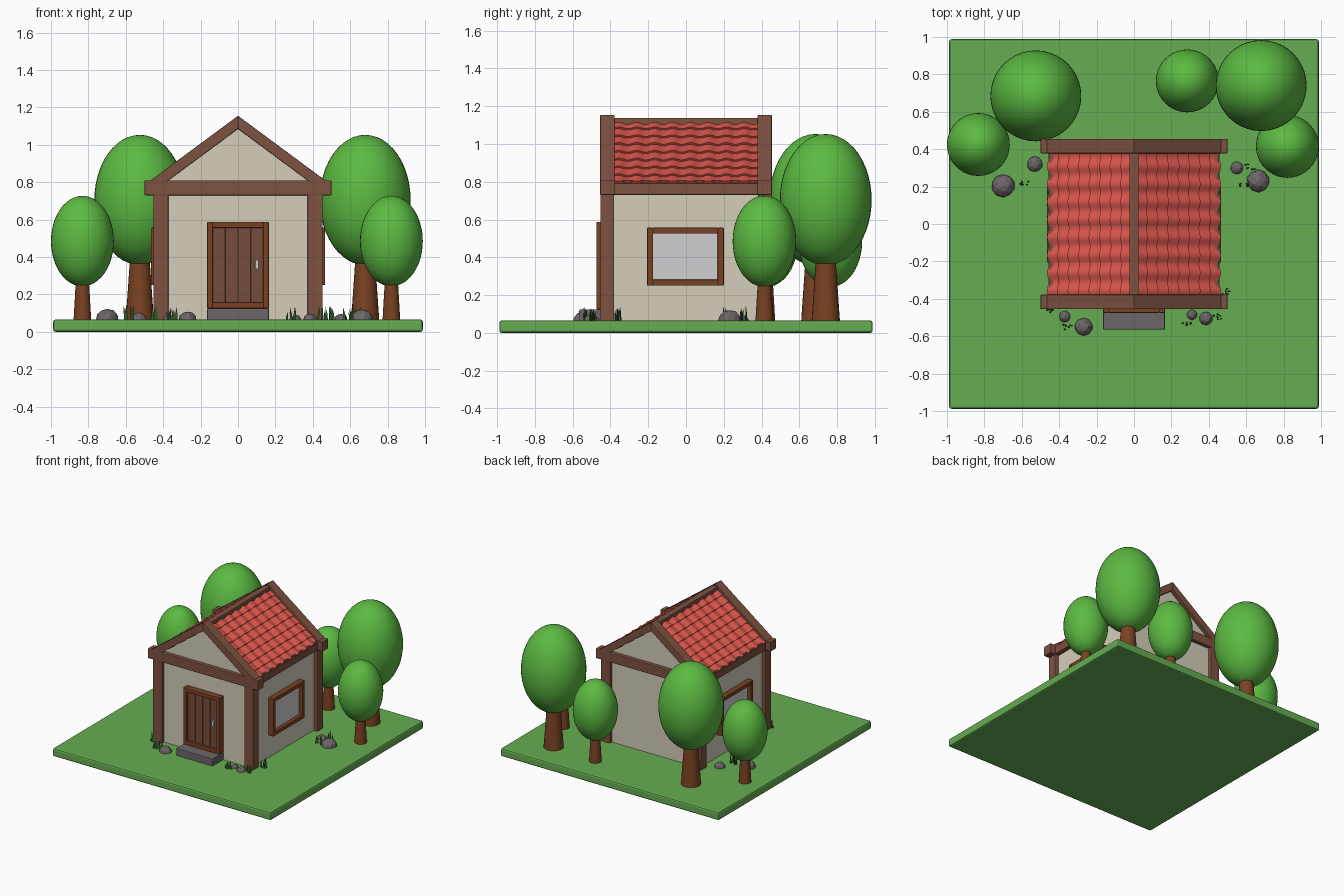
import bpy, bmesh, math, random
from mathutils import Vector

if "Cube" in bpy.data.objects:
    bpy.data.objects.remove(bpy.data.objects["Cube"])

random.seed(4)

def mat(name, r, g, b):
    m = bpy.data.materials.new(name)
    lin = [((c / 255 + 0.055) / 1.055) ** 2.4 for c in (r, g, b)]
    m.diffuse_color = (*lin, 1)
    m.use_nodes = True
    m.node_tree.nodes["Principled BSDF"].inputs["Base Color"].default_value = m.diffuse_color
    return m

GROUND = mat("lawn green", 102, 174, 82)
LEAF = mat("leaf green", 92, 186, 66)
GRASS = mat("dark grass green", 52, 100, 48)
WALL = mat("cream plaster", 212, 206, 186)
TIMBER = mat("timber brown", 126, 82, 65)
ROOF = mat("tile red", 218, 86, 76)
BARK = mat("bark brown", 122, 66, 34)
DOOR = mat("door brown", 118, 76, 60)
STONE = mat("stone grey", 108, 102, 104)
GLASS = mat("pale grey", 208, 208, 210)

def obj(name, bm, material, smooth=False, bevel=0):
    bmesh.ops.recalc_face_normals(bm, faces=bm.faces)
    me = bpy.data.meshes.new(name)
    bm.to_mesh(me)
    bm.free()
    me.materials.append(material)
    o = bpy.data.objects.new(name, me)
    bpy.context.collection.objects.link(o)
    if bevel:
        b = o.modifiers.new("bevel", 'BEVEL')
        b.width, b.segments = bevel, 2
    if smooth:
        bpy.ops.object.select_all(action='DESELECT')
        o.select_set(True)
        bpy.context.view_layer.objects.active = o
        bpy.ops.object.shade_smooth_by_angle(angle=math.radians(40))
    return o

def box(name, x, y, z, material, bevel=0.005):
    bm = bmesh.new()
    bmesh.ops.create_cube(bm, size=1)
    for v in bm.verts:
        v.co = [lo + (c + 0.5) * (hi - lo) for c, (lo, hi) in zip(v.co, (x, y, z))]
    return obj(name, bm, material, bevel=bevel)

def prism(name, pts, y0, y1, material, bevel=0):
    """Extrude an x-z outline along y."""
    bm = bmesh.new()
    f = bm.faces.new([bm.verts.new((x, y0, z)) for x, z in pts])
    r = bmesh.ops.extrude_face_region(bm, geom=[f])
    vs = [g for g in r["geom"] if isinstance(g, bmesh.types.BMVert)]
    bmesh.ops.translate(bm, verts=vs, vec=(0, y1 - y0, 0))
    return obj(name, bm, material, bevel=bevel)

# Lawn slab
box("lawn", (-.988, .988), (-.988, .988), (0, .066), GROUND, .012)

# House body with gable ends
prism("house_walls", [(-.42, .05), (.42, .05), (.42, .78), (0, 1.09), (-.42, .78)],
      -.425, .425, WALL)

# Timber frame: posts, tie beams, rafters, eaves and ridge
for ny, (y0, y1) in (("front", (-.455, -.378)), ("back", (.378, .455))):
    for nx, s in (("left", -1), ("right", 1)):
        box(f"{ny}_{nx}_post", sorted((s * .372, s * .453)), (y0 + .002, y1 - .002), (.05, .75), TIMBER)
        prism(f"{ny}_{nx}_rafter", [(0, 1.155), (0, 1.085), (s * .385, .80), (s * .48, .80)],
              y0, y1, TIMBER, .004)
    box(f"{ny}_tie_beam", (-.5, .5), (y0, y1), (.73, .81), TIMBER)
for nx, s in (("left", -1), ("right", 1)):
    box(f"{nx}_eave_beam", sorted((s * .39, s * .455)), (-.38, .38), (.73, .808), TIMBER)
box("ridge_beam", (-.025, .025), (-.38, .38), (1.07, 1.138), TIMBER)

# Roof slopes: overlapping rows of wavy tiles on a slab
ROWS, COLS, STEPS = 8, 8, 10
W = .76
along = Vector((.45, 0, -.33))
for nx, s in (("left", -1), ("right", 1)):
    prism(f"{nx}_roof_slab", [(0, 1.118), (s * .445, .792), (s * .40, .77), (0, 1.07)],
          -.38, .38, ROOF)
    normal = Vector((.33, 0, .45)).normalized()
    bm = bmesh.new()
    for r in range(ROWS):
        rings = []
        for i in range(COLS * STEPS + 1):
            y = -W / 2 + W * i / (COLS * STEPS)
            ph = (i % STEPS) / STEPS
            wave = .006 * math.sin(2 * math.pi * ph)
            ring = []
            for t, h in ((r, .006 + wave), (r + 1.06, .018 + wave), (r + 1.06, .0 + wave * .6)):
                p = Vector((0, y, 1.115)) + along * min(t / ROWS, 1) + normal * h
                ring.append(bm.verts.new((s * p.x, p.y, p.z)))
            rings.append(ring)
        for a, b in zip(rings, rings[1:]):
            for k in (0, 1):
                bm.faces.new((a[k], a[k + 1], b[k + 1], b[k]))
    bmesh.ops.recalc_face_normals(bm, faces=bm.faces)
    obj(f"{nx}_roof_tiles", bm, ROOF, smooth=True)

# Door: frame, planks, handle and step
box("door_step", (-.165, .165), (-.565, -.42), (.05, .125), STONE)
for n, x, z in (("left", (-.165, -.135), (.125, .588)), ("right", (.135, .165), (.125, .588)),
                ("top", (-.137, .137), (.556, .588)), ("bottom", (-.137, .137), (.125, .158))):
    box(f"door_frame_{n}", x, (-.475, -.42), z, BARK, .004)
for i in range(4):
    x = -.136 + i * .068
    box(f"door_plank_{i + 1}", (x, x + .068), (-.458, -.42), (.155, .558), DOOR, .004)
box("door_handle", (.092, .110), (-.474, -.45), (.335, .385), GLASS, .004)

# Side windows: frame bars and pane
for nx, s in (("left", -1), ("right", 1)):
    xs = sorted((s * .40, s * .465))
    for n, y, z in (("front", (-.206, -.174), (.25, .557)), ("back", (.168, .200), (.25, .557)),
                    ("top", (-.176, .17), (.526, .557)), ("bottom", (-.176, .17), (.25, .282))):
        box(f"{nx}_window_frame_{n}", xs, y, z, BARK, .004)
    box(f"{nx}_window_pane", sorted((s * .40, s * .435)), (-.18, .175), (.275, .53), GLASS, 0)

# Trees: tapered trunk and egg-shaped crown
BIG = (.243, .705, .348, .076, .05)
SMALL = (.168, .485, .242, .048, .034)
trees = [(-.525, .685, BIG), (.68, .74, BIG),
         (-.832, .425, SMALL), (.82, .415, SMALL), (.285, .765, SMALL)]
for i, (x, y, (rad, zc, rz, t0, t1)) in enumerate(trees):
    bm = bmesh.new()
    bmesh.ops.create_uvsphere(bm, u_segments=40, v_segments=24, radius=1)
    for v in bm.verts:
        v.co = (x + rad * v.co.x, y + rad * v.co.y, zc + rz * v.co.z)
    obj(f"tree_crown_{i + 1}", bm, LEAF, smooth=True)
    bm = bmesh.new()
    h = zc - rz * .8 - .05
    bmesh.ops.create_cone(bm, cap_ends=True, segments=24, radius1=t0, radius2=t1, depth=h)
    bmesh.ops.translate(bm, verts=bm.verts, vec=(x, y, .05 + h / 2))
    obj(f"tree_trunk_{i + 1}", bm, BARK, smooth=True)

# Half-buried rocks
rocks = [(-.70, .205, .063), (-.53, .32, .043), (.665, .23, .062), (.55, .30, .035),
         (-.27, -.55, .049), (-.37, -.495, .032), (.385, -.505, .037), (.31, -.485, .029)]
for i, (x, y, r) in enumerate(rocks):
    bm = bmesh.new()
    bmesh.ops.create_icosphere(bm, subdivisions=2, radius=1)
    for v in bm.verts:
        k = r * random.uniform(.95, 1.03)
        v.co = (x + v.co.x * k, y + v.co.y * k, .062 + v.co.z * k * .98)
    obj(f"rock_{i + 1}", bm, STONE)

# Grass tufts: thin leaning blades
tufts = [(-.585, .22), (-.35, -.552), (-.455, -.465), (.28, -.54),
         (.45, -.50), (.585, .215), (.62, .305), (.488, -.36)]
for i, (x, y) in enumerate(tufts):
    bm = bmesh.new()
    for j in range(6):
        bx, by = x + random.uniform(-.025, .025), y + random.uniform(-.015, .015)
        lx, ly = random.uniform(-.012, .012), random.uniform(-.01, .01)
        h = random.uniform(.045, .085)
        base = [bm.verts.new((bx + .007 * math.cos(a), by + .005 * math.sin(a), .06))
                for a in (0, 2.1, 4.2)]
        mid = [bm.verts.new((v.co.x + lx * .3, v.co.y + ly * .3, .06 + h * .5)) for v in base]
        tip = bm.verts.new((bx + lx, by + ly, .06 + h))
        for k in range(3):
            n = (k + 1) % 3
            bm.faces.new((base[k], base[n], mid[n], mid[k]))
            bm.faces.new((mid[k], mid[n], tip))
    obj(f"grass_tuft_{i + 1}", bm, GRASS)
